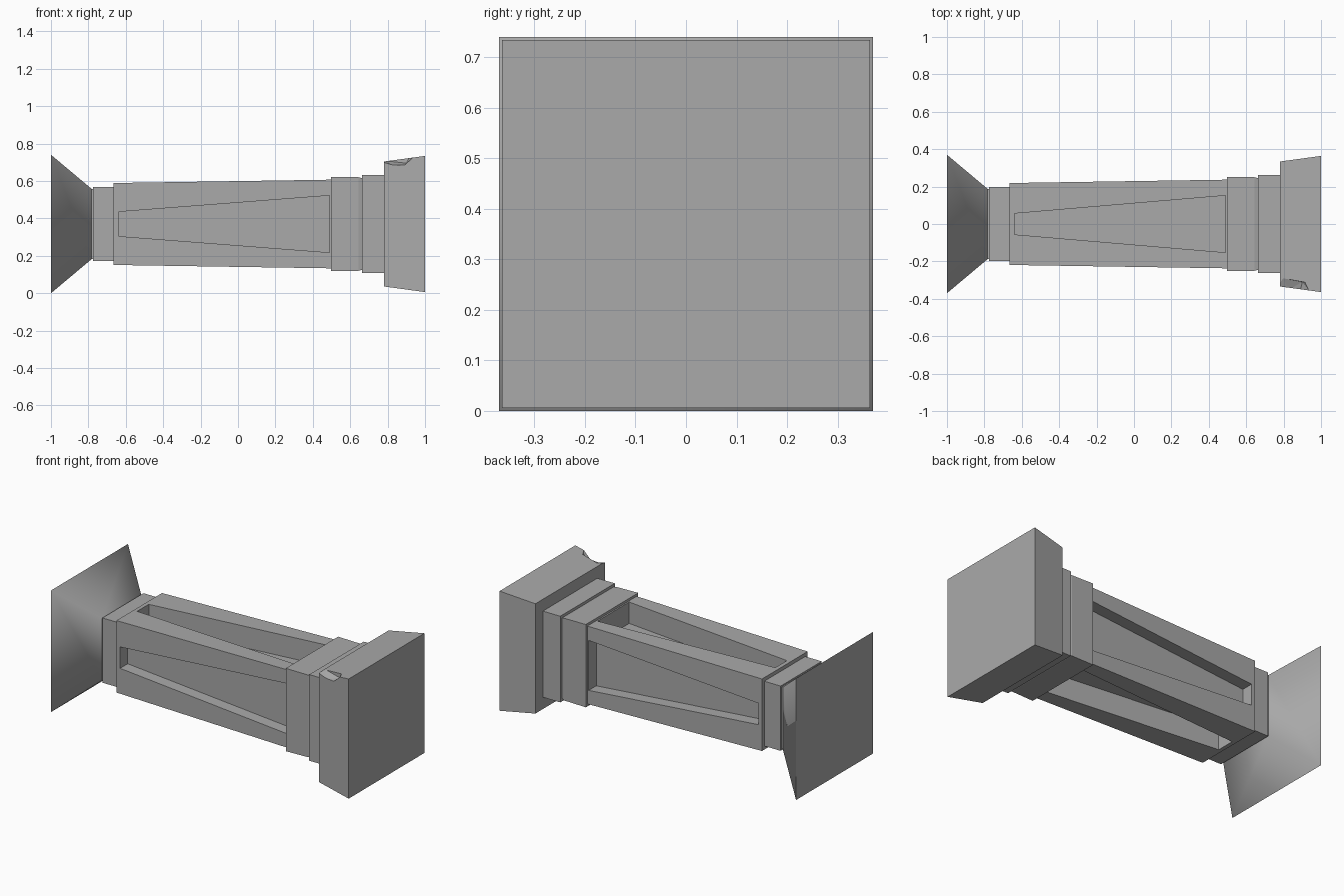
import bpy, bmesh
from math import pi
from mathutils import Matrix, Vector

cube = bpy.data.objects.get("Cube")
if cube:
    bpy.data.objects.remove(cube, do_unlink=True)

MID = 0.37  # height of the column axis

stone = bpy.data.materials.new("grey stone")
stone.use_nodes = True
grey = (0.4, 0.4, 0.4, 1)
stone.diffuse_color = grey
stone.node_tree.nodes["Principled BSDF"].inputs["Base Color"].default_value = grey


def finish(bm, name):
    bmesh.ops.remove_doubles(bm, verts=bm.verts, dist=1e-5)
    bmesh.ops.recalc_face_normals(bm, faces=bm.faces)
    mesh = bpy.data.meshes.new(name)
    bm.to_mesh(mesh)
    bm.free()
    mesh.materials.append(stone)
    obj = bpy.data.objects.new(name, mesh)
    obj.location.z = MID
    bpy.context.collection.objects.link(obj)
    return obj


def square_ring(bm, x, half):
    corners = ((-1, -1), (1, -1), (1, 1), (-1, 1))
    return [bm.verts.new((x, half * y, half * z)) for y, z in corners]


def block(name, x0, half0, x1, half1, smooth_sides=False):
    """Square block along x, tapering from half0 to half1."""
    bm = bmesh.new()
    a, b = square_ring(bm, x0, half0), square_ring(bm, x1, half1)
    bm.faces.new(a)
    bm.faces.new(b)
    for i in range(4):
        j = (i + 1) % 4
        side = bm.faces.new((a[i], a[j], b[j], b[i]))
        side.smooth = smooth_sides
    if smooth_sides:
        for ring in (a, b):
            for i in range(4):
                bm.edges.get((ring[i], ring[(i + 1) % 4])).smooth = False
    return finish(bm, name)


def panelled_shaft(name, x0, half0, x1, half1, panel, depths):
    """Tapered shaft with a recessed trapezoid panel on all four sides."""
    bm = bmesh.new()
    px0, narrow_ends, px1, w1 = panel

    def surface(x):
        return half0 + (half1 - half0) * (x - x0) / (x1 - x0)

    def loop(xa, wa, xb, wb, sink, turn):
        points = ((xa, -wa), (xb, -wb), (xb, wb), (xa, wa))
        return [bm.verts.new(turn @ Vector((x, -surface(x) + sink, z)))
                for x, z in points]

    for k in range(4):
        turn = Matrix.Rotation(k * pi / 2, 3, 'X')
        w0 = narrow_ends[k % 2]
        outer = loop(x0, half0, x1, half1, 0, turn)
        rim = loop(px0, w0, px1, w1, 0, turn)
        floor = loop(px0, w0, px1, w1, depths[k % 2], turn)
        bm.faces.new(floor)
        for i in range(4):
            j = (i + 1) % 4
            bm.faces.new((outer[i], outer[j], rim[j], rim[i]))
            bm.faces.new((rim[i], rim[j], floor[j], floor[i]))
    for x, half in ((x0, half0), (x1, half1)):
        bm.faces.new(square_ring(bm, x, half))
    return finish(bm, name)


# Flared foot and its collar
block("flared_foot", -1, 0.37, -0.783, 0.188, smooth_sides=True)
block("foot_neck", -0.783, 0.188, -0.775, 0.188)
block("foot_collar", -0.775, 0.197, -0.665, 0.197)

# Shaft with sunken panels, narrower and deeper on top and bottom
panelled_shaft("shaft", -0.665, 0.219, 0.498, 0.237,
               (-0.64, (0.065, 0.056), 0.489, 0.152), (0.073, 0.13))

# Stepped bands under the capital
block("lower_band", 0.498, 0.252, 0.645, 0.25)
block("band_lip", 0.645, 0.25, 0.663, 0.245)
block("upper_band", 0.663, 0.262, 0.78, 0.262)

# Capital with one chipped corner
capital = block("capital", 0.78, 0.334, 1, 0.364)
bm = bmesh.new()
for point in ((0.77, -0.34, 0.33), (0.83, -0.35, 0.312), (0.89, -0.35, 0.315),
              (0.935, -0.355, 0.355), (0.795, -0.29, 0.337), (0.9, -0.31, 0.325),
              (0.915, -0.312, 0.353), (0.77, -0.42, 0.42), (0.97, -0.42, 0.42)):
    bm.verts.new(point)
bmesh.ops.convex_hull(bm, input=bm.verts)
chip = finish(bm, "chip_cutter")
chip.hide_render = True
chip.hide_viewport = True
cut = capital.modifiers.new("chip", 'BOOLEAN')
cut.operation = 'DIFFERENCE'
cut.object = chip
cut.solver = 'EXACT'
